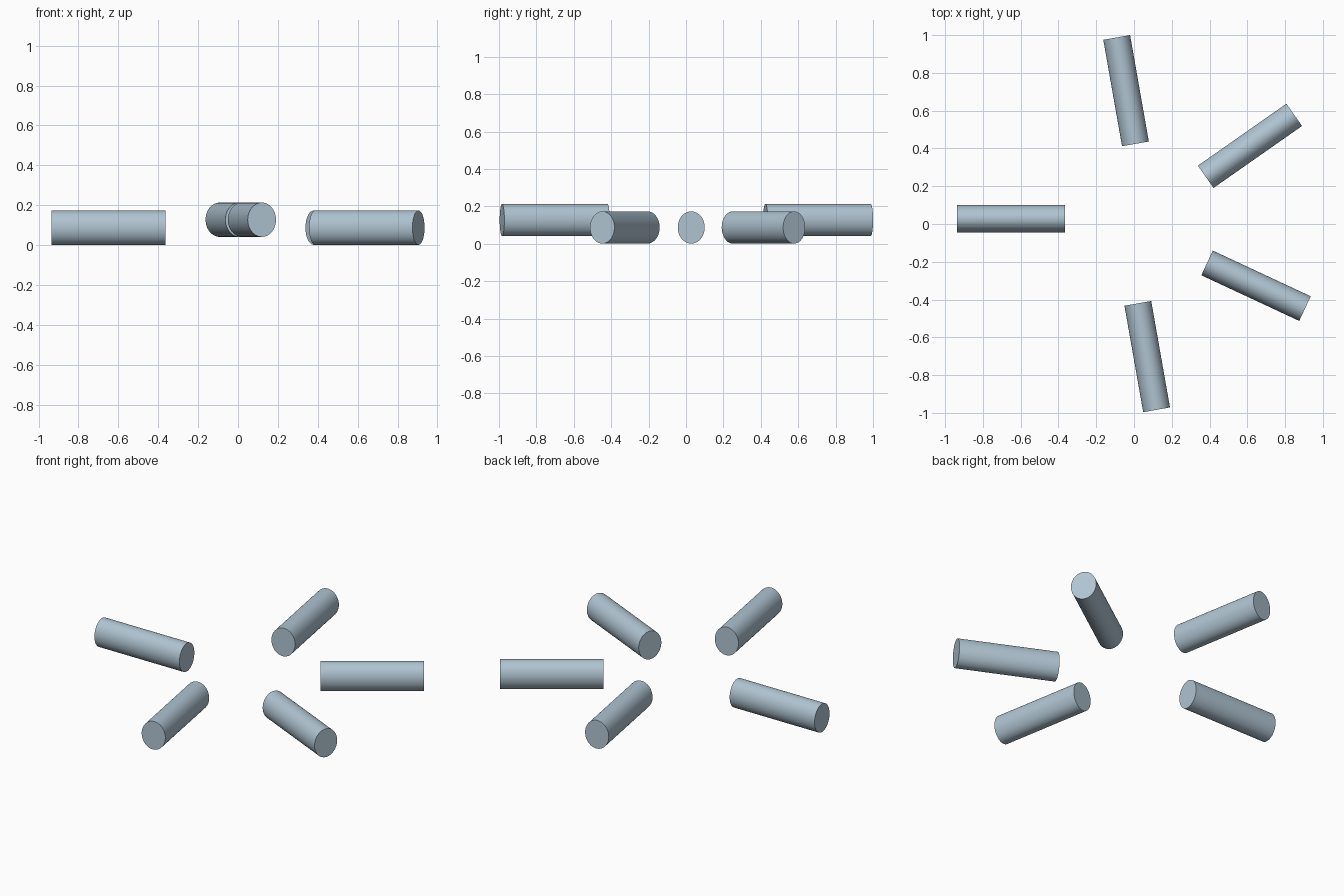
import bpy
import math

if "Cube" in bpy.data.objects:
    bpy.data.objects.remove(bpy.data.objects["Cube"])

# one flat colour for every log
mat = bpy.data.materials.new("pale blue grey")
mat.diffuse_color = (0.43, 0.55, 0.64, 1.0)
mat.use_nodes = True
mat.node_tree.nodes["Principled BSDF"].inputs["Base Color"].default_value = mat.diffuse_color

LENGTH, WIDTH, HEIGHT = 0.572, 0.144, 0.172


def log(name, x, y, z, heading):
    """Slightly oval cylinder lying flat, pointing along the heading in degrees."""
    bpy.ops.mesh.primitive_cylinder_add(vertices=64, radius=0.5, depth=1.0)
    ob = bpy.context.object
    ob.name = name
    # lay the cylinder along x, with its oval section taller than wide
    for v in ob.data.vertices:
        cx, cy, cz = v.co
        v.co = (cz * LENGTH, cy * WIDTH, -cx * HEIGHT)
    ob.location = (x, y, z)
    ob.rotation_euler = (0, 0, math.radians(heading))
    ob.data.materials.append(mat)
    bpy.ops.object.shade_smooth_by_angle(angle=math.radians(30))


# ring of logs: three on the ground, two slightly raised
log("left_log", -0.650, 0.028, 0.087, 180)
log("back_log", -0.042, 0.706, 0.127, 100)
log("front_log", 0.070, -0.702, 0.127, -80)
log("back_right_log", 0.614, 0.414, 0.087, 35)
log("front_right_log", 0.646, -0.327, 0.087, -25)
